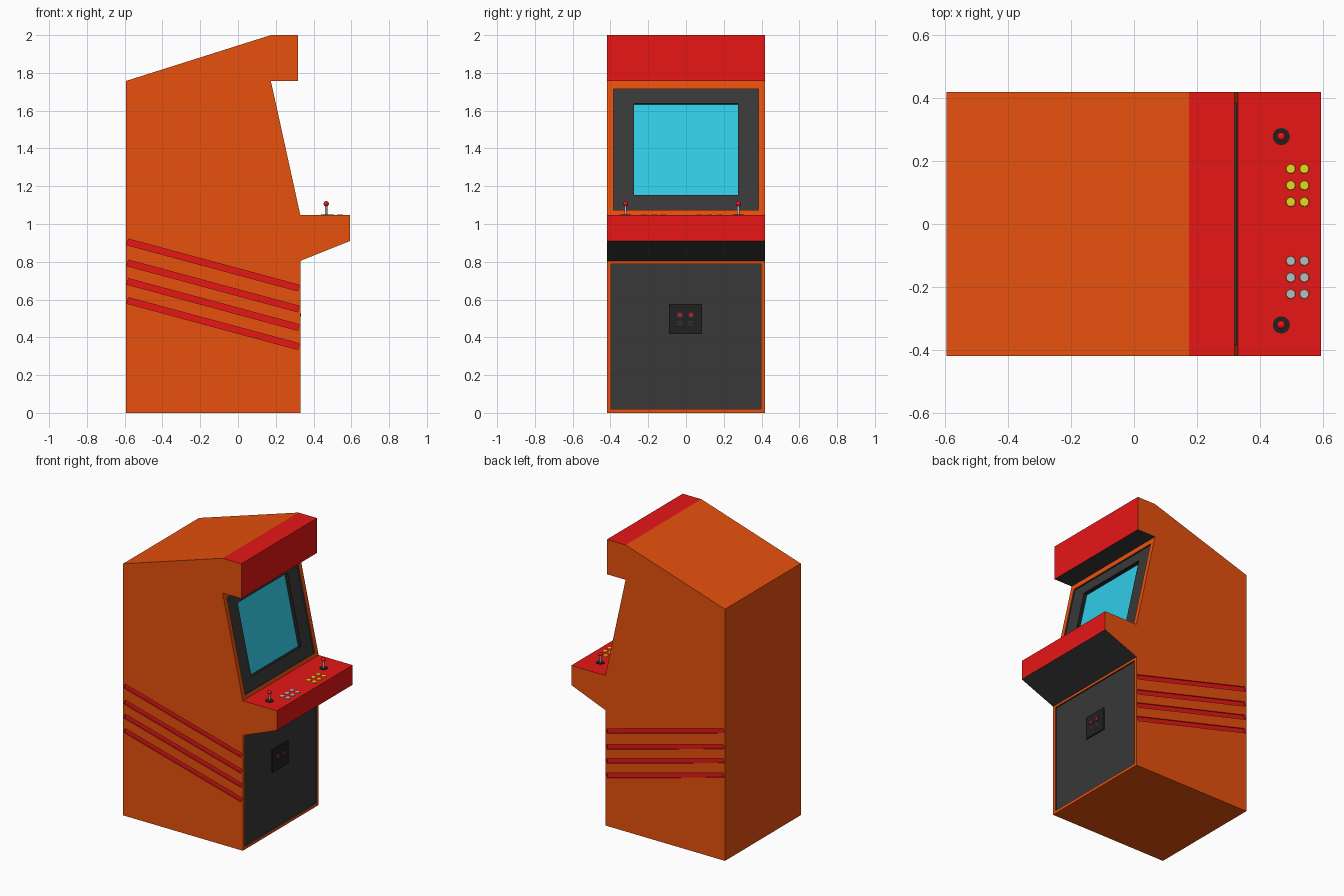
import bpy, bmesh, math
from mathutils import Vector, Matrix

if "Cube" in bpy.data.objects:
    bpy.data.objects.remove(bpy.data.objects["Cube"])


def mat(name, r, g, b):
    m = bpy.data.materials.new(name)
    m.diffuse_color = (r, g, b, 1)
    m.use_nodes = True
    m.node_tree.nodes["Principled BSDF"].inputs["Base Color"].default_value = m.diffuse_color
    return m


ORANGE, RED, DARK, CYAN, BLACK = range(5)
MATS = [mat("orange", 0.8, 0.08, 0.004), mat("red", 0.8, 0.008, 0.008),
        mat("dark_grey", 0.04, 0.04, 0.04), mat("screen_cyan", 0.03, 0.6, 0.8),
        mat("near_black", 0.015, 0.015, 0.015)]
YELLOW = mat("yellow", 0.8, 0.7, 0.01)
SILVER = mat("silver", 0.5, 0.5, 0.5)
HALF = 0.418


def make(name, bm, mats):
    me = bpy.data.meshes.new(name)
    bm.to_mesh(me)
    bm.free()
    ob = bpy.data.objects.new(name, me)
    bpy.context.collection.objects.link(ob)
    for m in mats:
        me.materials.append(m)
    return ob


def box(name, centre, size, m):
    bm = bmesh.new()
    bmesh.ops.create_cube(bm, size=1, matrix=Matrix.Translation(centre) @ Matrix.Diagonal((*size, 1)))
    return make(name, bm, [m])


def rod(name, x, y, z0, z1, r, m, r2=None, sides=16):
    bm = bmesh.new()
    bmesh.ops.create_cone(bm, cap_ends=True, segments=sides, radius1=r, radius2=r2 or r,
                          depth=z1 - z0, matrix=Matrix.Translation((x, y, (z0 + z1) / 2)))
    return make(name, bm, [m])


def recess(bm, face, half_y, z0, z1, depth, wall, floor):
    """Replace a sloped panel face with a border and a sunken rectangle; returns the floor."""
    zs = sorted({round(v.co.z, 5): v.co.copy() for v in face.verts}.items())
    lo, hi = zs[0][1], zs[-1][1]
    n = Vector((hi.z - lo.z, 0, lo.x - hi.x)).normalized()
    mid = (lo.z + hi.z) / 2
    old, rim, low = list(face.verts), [], []
    for v in old:
        z = z1 if v.co.z > mid else z0
        x = lo.x + (hi.x - lo.x) * (z - lo.z) / (hi.z - lo.z)
        p = Vector((x, math.copysign(half_y, v.co.y), z))
        rim.append(bm.verts.new(p))
        low.append(bm.verts.new(p - n * depth))
    border = face.material_index
    bm.faces.remove(face)
    for i in range(4):
        j = (i + 1) % 4
        bm.faces.new((old[i], old[j], rim[j], rim[i])).material_index = border
        bm.faces.new((rim[i], rim[j], low[j], low[i])).material_index = wall
    f = bm.faces.new(low)
    f.material_index = floor
    return f


# Cabinet body: side profile with one colour per profile edge
profile = [(-.594, 0), (.33, 0), (.33, .805), (.593, .91), (.593, 1.047), (.33, 1.047),
           (.174, 1.757), (.318, 1.757), (.318, 2), (.174, 2), (-.594, 1.757)]
colours = [ORANGE, ORANGE, DARK, RED, RED, ORANGE, DARK, RED, RED, ORANGE, ORANGE]
bm = bmesh.new()
near = [bm.verts.new((x, -HALF, z)) for x, z in profile]
far = [bm.verts.new((x, HALF, z)) for x, z in profile]
bm.faces.new(near)
bm.faces.new(far[::-1])
panels = []
for i, c in enumerate(colours):
    j = (i + 1) % len(profile)
    f = bm.faces.new((near[j], near[i], far[i], far[j]))
    f.material_index = c
    panels.append(f)

# Sunken lower door, screen surround and screen
recess(bm, panels[1], .396, .02, .788, .01, DARK, DARK)
bezel = recess(bm, panels[5], .384, 1.073, 1.716, .01, DARK, DARK)
recess(bm, bezel, .275, 1.153, 1.638, .025, BLACK, CYAN)
bmesh.ops.recalc_face_normals(bm, faces=bm.faces)
body = make("cabinet_body", bm, MATS)

# Slanted red stripe grooves on both sides
bm = bmesh.new()
for drop in (0, .111, .209, .31):
    for side in (-1, 1):
        m = (Matrix.Translation((-.132, side * HALF, .783 - drop))
             @ Matrix.Rotation(math.radians(15.1), 4, 'Y') @ Matrix.Diagonal((.936, .016, .032, 1)))
        bmesh.ops.create_cube(bm, size=1, matrix=m)
for f in bm.faces:
    f.material_index = RED
cutter = make("stripe_cutter", bm, MATS)
cutter.hide_render = True
cutter.display_type = 'WIRE'
mod = body.modifiers.new("stripes", 'BOOLEAN')
mod.operation = 'DIFFERENCE'
mod.solver = 'EXACT'
mod.object = cutter
# Bake the grooves and drop the cutter
dg = bpy.context.evaluated_depsgraph_get()
cut_mesh = bpy.data.meshes.new_from_object(body.evaluated_get(dg))
body.modifiers.clear()
body.data = cut_mesh
bpy.data.objects.remove(cutter)

# Coin door with two lit buttons and two slots
box("coin_door", (.324, -.003, .497), (.012, .174, .159), MATS[BLACK])
for y in (-.033, .026):
    box("coin_button_frame", (.329, y, .518), (.006, .028, .028), MATS[DARK])
    box("coin_button", (.3315, y, .518), (.006, .016, .018), MATS[RED])
    box("coin_slot_frame", (.329, y, .475), (.004, .024, .024), MATS[DARK])
    box("coin_slot", (.330, y, .475), (.004, .014, .014), MATS[BLACK])

# Joysticks
TOP = 1.047
for y in (.277, -.32):
    rod("joystick_base", .467, y, TOP - .002, TOP + .003, .027, MATS[BLACK], sides=24)
    rod("joystick_shaft", .467, y, TOP, 1.105, .006, SILVER, sides=12)
    bm = bmesh.new()
    bmesh.ops.create_uvsphere(bm, u_segments=16, v_segments=10, radius=.014,
                              matrix=Matrix.Translation((.467, y, 1.107)))
    for f in bm.faces:
        f.smooth = True
    make("joystick_ball", bm, [MATS[RED]])

# Two groups of six push buttons
for start, m in ((.175, YELLOW), (-.117, SILVER)):
    for row in range(3):
        for x in (.497, .54):
            rod("push_button", x, start - row * .0525, TOP - .002, TOP + .004, .016, m, .014)
